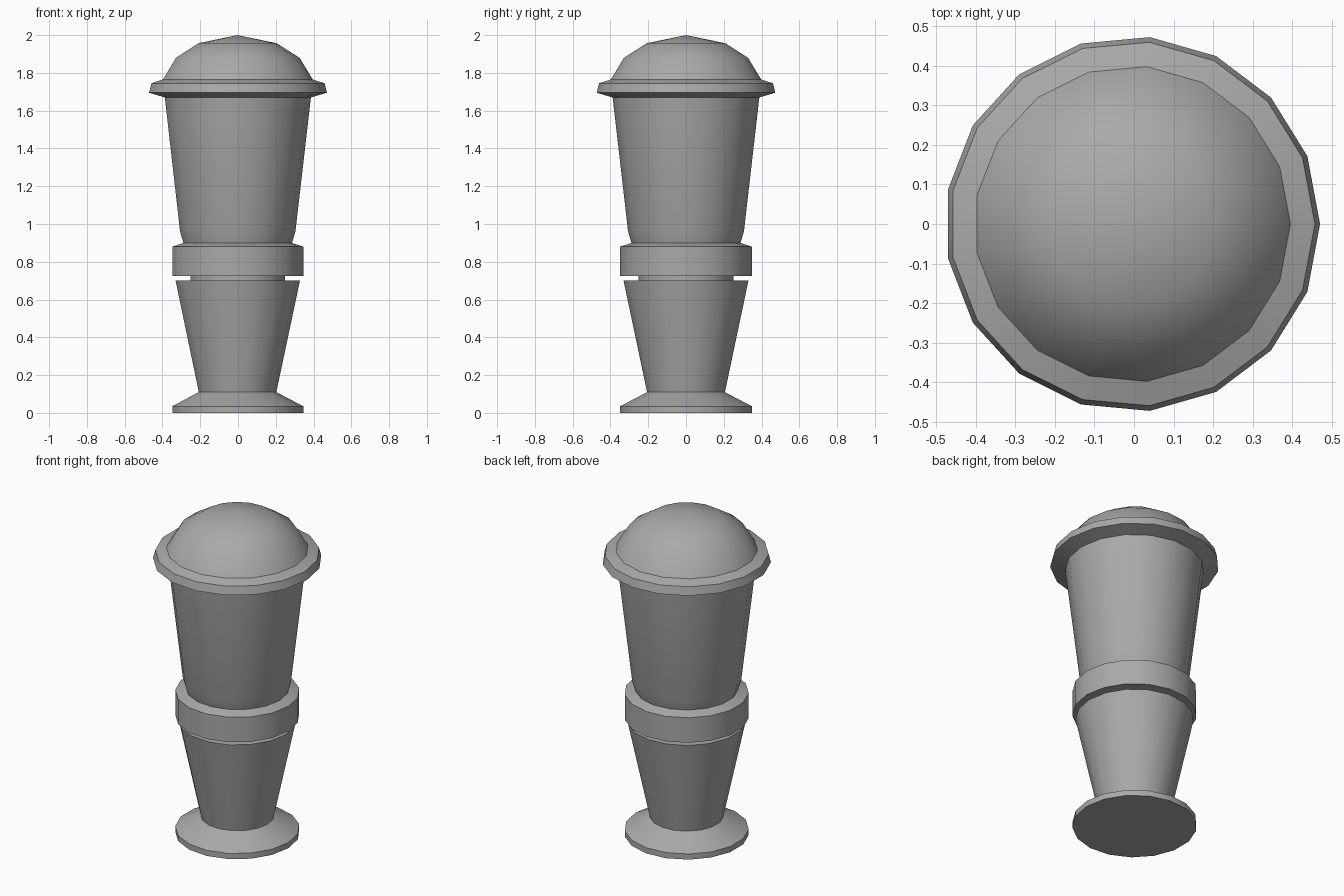
import bpy, bmesh
from math import cos, sin, tau, radians

cube = bpy.data.objects.get("Cube")
if cube:
    bpy.data.objects.remove(cube, do_unlink=True)

SIDES = 17
SHIFT_X = -0.004  # an odd-sided ring reaches further on +x

grey = bpy.data.materials.new("plain grey")
grey.use_nodes = True
colour = (0.4, 0.4, 0.4, 1)
grey.diffuse_color = colour
for node in grey.node_tree.nodes:
    if node.type == 'BSDF_PRINCIPLED':
        node.inputs["Base Color"].default_value = colour


def lathe(name, profile):
    """Revolve (radius, height) points, listed bottom to top, around z."""
    bm = bmesh.new()
    rings = []
    for r, z in profile:
        if r == 0:
            rings.append([bm.verts.new((0, 0, z))] * SIDES)
        else:
            rings.append([bm.verts.new((r * cos(tau * i / SIDES), r * sin(tau * i / SIDES), z))
                          for i in range(SIDES)])
    for low, high in zip(rings, rings[1:]):
        for i in range(SIDES):
            j = (i + 1) % SIDES
            corners = dict.fromkeys((low[i], low[j], high[j], high[i]))
            bm.faces.new(list(corners))
    mesh = bpy.data.meshes.new(name)
    bm.to_mesh(mesh)
    bm.free()
    mesh.materials.append(grey)
    obj = bpy.data.objects.new(name, mesh)
    obj.location.x = SHIFT_X
    bpy.context.collection.objects.link(obj)
    bpy.ops.object.select_all(action='DESELECT')
    obj.select_set(True)
    bpy.context.view_layer.objects.active = obj
    bpy.ops.object.shade_smooth_by_angle(angle=radians(30))
    return obj


# Flared foot and tapered lower stem
lathe("foot", [(0, 0), (0.35, 0), (0.35, 0.035), (0.207, 0.11)])
lathe("lower_stem", [(0.207, 0.11), (0.332, 0.70), (0.252, 0.70)])

# Narrow neck under the collar
lathe("neck", [(0.252, 0.70), (0.252, 0.725)])
lathe("collar", [(0.252, 0.725), (0.35, 0.725), (0.35, 0.88), (0.29, 0.90)])

# Tall upper body with a rounded lower edge
lathe("upper_body", [(0.29, 0.90), (0.308, 0.96), (0.39, 1.67)])

# Lid: wide rim and dome
lathe("lid_rim", [(0.39, 1.67), (0.475, 1.695), (0.462, 1.745), (0.40, 1.765)])
lathe("lid_dome", [(0.40, 1.765), (0.33, 1.88), (0.209, 1.957), (0, 2.0)])
